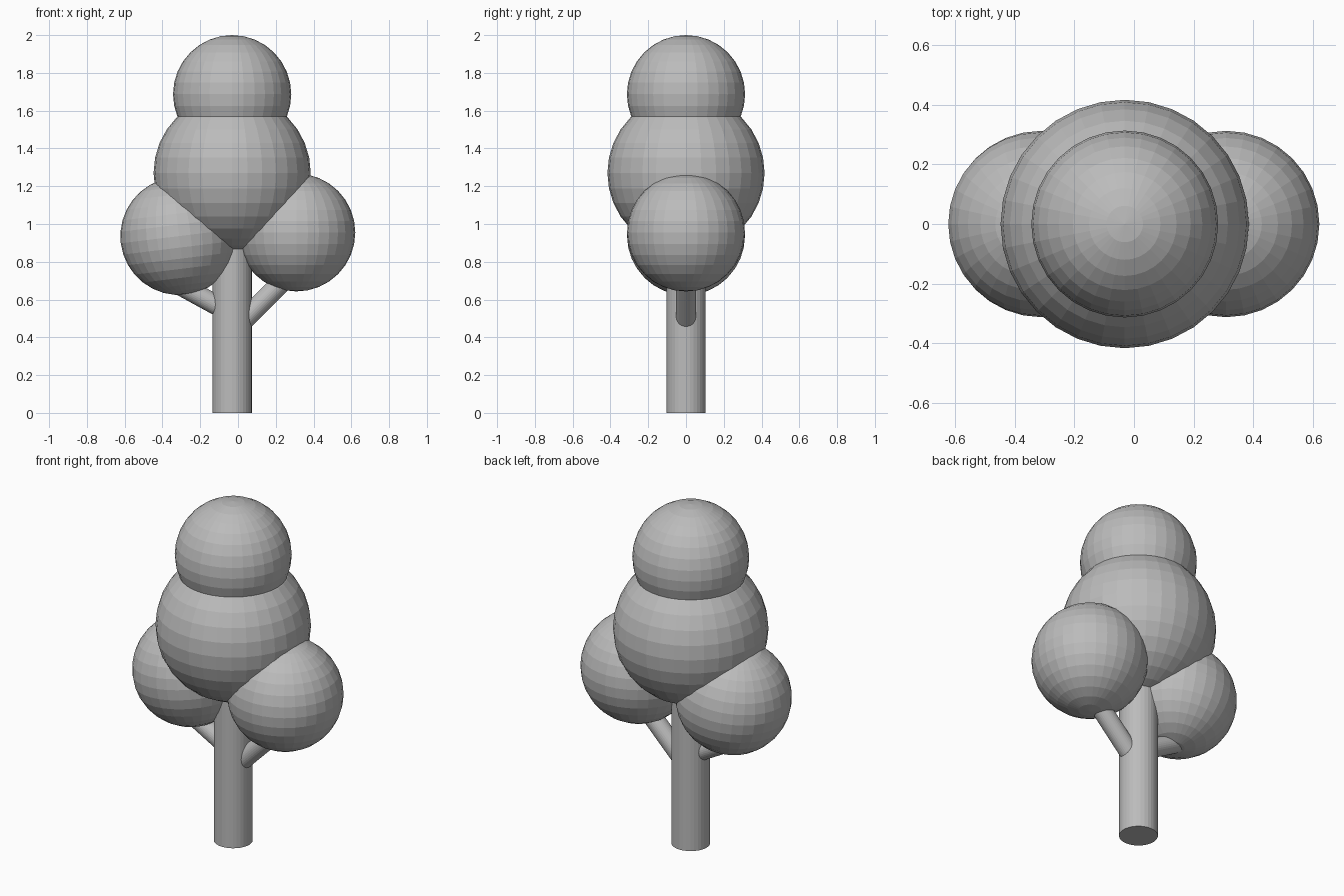
import bpy, math
from mathutils import Vector

if "Cube" in bpy.data.objects:
    bpy.data.objects.remove(bpy.data.objects["Cube"])

grey = bpy.data.materials.new("plain grey")
grey.diffuse_color = (0.5, 0.5, 0.5, 1)
grey.use_nodes = True
grey.node_tree.nodes["Principled BSDF"].inputs["Base Color"].default_value = grey.diffuse_color


def finish(name):
    ob = bpy.context.object
    ob.name = name
    ob.data.materials.clear()
    ob.data.materials.append(grey)
    return ob


def foliage(name, x, z, r, tilt=0.0):
    bpy.ops.mesh.primitive_uv_sphere_add(segments=32, ring_count=16, radius=r,
                                         location=(x, 0, z),
                                         rotation=(0, math.radians(tilt), 0))
    return finish(name)


def rod(name, start, end, r):
    a, b = Vector(start), Vector(end)
    d = b - a
    bpy.ops.mesh.primitive_cylinder_add(vertices=32, radius=r, depth=d.length,
                                        location=(a + b) / 2,
                                        rotation=d.to_track_quat('Z', 'Y').to_euler())
    return finish(name)


# Trunk and two branches
rod("trunk", (-0.031, 0, 0), (-0.031, 0, 1.0), 0.104)
rod("right_branch", (-0.02, 0, 0.44), (0.26, 0, 0.72), 0.053)
rod("left_branch", (-0.04, 0, 0.53), (-0.36, 0, 0.705), 0.053)

# Faceted foliage balls
foliage("top_foliage", -0.031, 1.687, 0.313)
foliage("middle_foliage", -0.031, 1.27, 0.416)
foliage("right_foliage", 0.309, 0.955, 0.312)
foliage("left_foliage", -0.311, 0.936, 0.312, -7)
